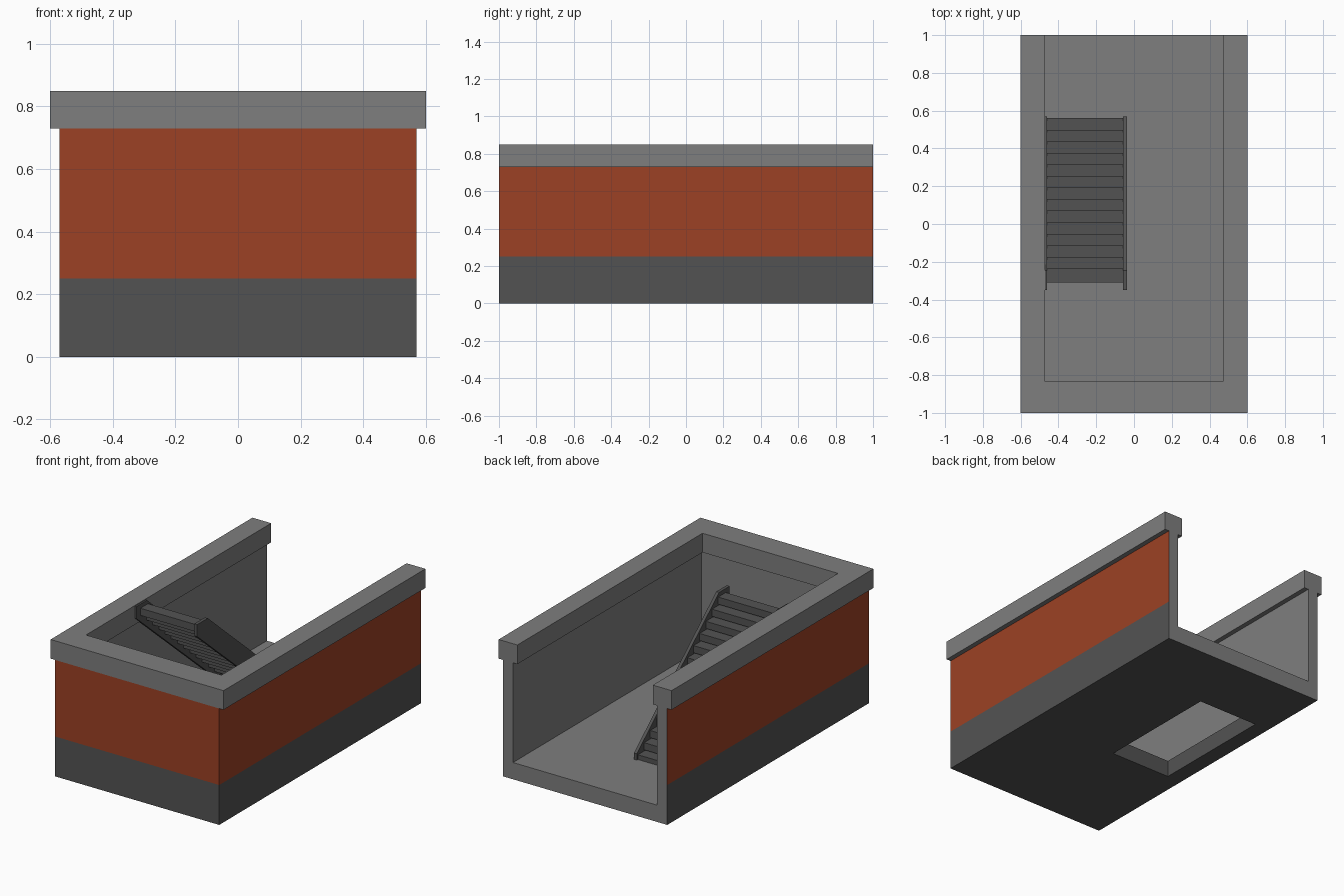
import bpy, bmesh
from mathutils import Vector

if "Cube" in bpy.data.objects:
    bpy.data.objects.remove(bpy.data.objects["Cube"])


def material(name, rgb):
    m = bpy.data.materials.new(name)
    m.diffuse_color = (*rgb, 1)
    m.use_nodes = True
    m.node_tree.nodes["Principled BSDF"].inputs["Base Color"].default_value = m.diffuse_color
    return m


LIGHT = material("light_concrete", (0.21, 0.21, 0.21))
DARK = material("dark_concrete", (0.086, 0.086, 0.086))
BRICK = material("brick_red", (0.335, 0.053, 0.018))

FLOOR, WALL_TOP, TOP = 0.105, 0.73, 0.85


def finish(name, bm, *mats):
    bmesh.ops.recalc_face_normals(bm, faces=bm.faces)
    me = bpy.data.meshes.new(name)
    bm.to_mesh(me)
    bm.free()
    for m in mats:
        me.materials.append(m)
    ob = bpy.data.objects.new(name, me)
    bpy.context.collection.objects.link(ob)
    return ob


def add_box(bm, lo, hi):
    lo, hi = Vector(lo), Vector(hi)
    verts = bmesh.ops.create_cube(bm, size=1)["verts"]
    for v in verts:
        v.co = (lo + hi) / 2 + v.co * (hi - lo)


def box(name, lo, hi):
    bm = bmesh.new()
    add_box(bm, lo, hi)
    return finish(name, bm)


def add_prism(bm, points, offset):
    face = bm.faces.new([bm.verts.new(p) for p in points])
    ext = bmesh.ops.extrude_face_region(bm, geom=[face], use_keep_orig=True)
    moved = [g for g in ext["geom"] if isinstance(g, bmesh.types.BMVert)]
    bmesh.ops.translate(bm, verts=moved, vec=offset)


# Shell: solid block, hollowed out and open at the back, with a stairwell hole
shell = box("shell", (-0.57, -1, 0), (0.57, 1, WALL_TOP))
cutters = [box("cavity_cutter", (-0.5, -0.87, FLOOR), (0.5, 1.2, 1.2)),
           box("stairwell_cutter", (-0.47, -0.25, -0.2), (-0.05, 0.55, 0.3))]
for c in cutters:
    c.hide_render = True
    mod = shell.modifiers.new(c.name, "BOOLEAN")
    mod.operation, mod.solver, mod.object = "DIFFERENCE", "EXACT", c
bpy.context.view_layer.update()
cut = bpy.data.meshes.new_from_object(
    shell.evaluated_get(bpy.context.evaluated_depsgraph_get()))
for ob in [shell] + cutters:
    bpy.data.objects.remove(ob)

# Split the walls at the plinth line and colour by position
bm = bmesh.new()
bm.from_mesh(cut)
bmesh.ops.bisect_plane(bm, geom=bm.verts[:] + bm.edges[:] + bm.faces[:],
                       plane_co=(0, 0, 0.25), plane_no=(0, 0, 1))
for f in bm.faces:
    c, n = f.calc_center_median(), f.normal
    outer = (abs(c.x) > 0.565 and abs(n.x) > 0.9) or c.y < -0.995
    hole = abs(n.z) < 0.1 and c.z < FLOOR and c.y < 0.6
    under = n.z < -0.9
    f.material_index = 0
    if outer:
        f.material_index = 1 if c.z < 0.25 else 2
    elif hole or under:
        f.material_index = 1
finish("shell", bm, LIGHT, DARK, BRICK)

# Coping: U-shaped cap on the three walls
bm = bmesh.new()
cap = [(-0.6, 1), (-0.6, -1), (0.6, -1), (0.6, 1),
       (0.47, 1), (0.47, -0.835), (-0.47, -0.835), (-0.47, 1)]
add_prism(bm, [(x, y, WALL_TOP) for x, y in cap], (0, 0, TOP - WALL_TOP))
finish("coping", bm, LIGHT)

# Stair treads climbing towards the front
bm = bmesh.new()
for i in range(14):
    y, z = 0.56 - 0.0612 * i, 0.135 + 0.0527 * i
    add_box(bm, (-0.462, y - 0.075, max(z - 0.045, FLOOR)), (-0.055, y, z))
finish("stair_treads", bm, DARK)

# Stair stringers on both sides
side = [(-0.35, 0.845), (-0.245, 0.845), (0.57, 0.145), (0.57, FLOOR),
        (0.43, FLOOR), (-0.35, 0.77)]
for name, x in (("left_stringer", -0.48), ("right_stringer", -0.058)):
    bm = bmesh.new()
    add_prism(bm, [(x, y, z) for y, z in side], (0.02, 0, 0))
    finish(name, bm, DARK)
